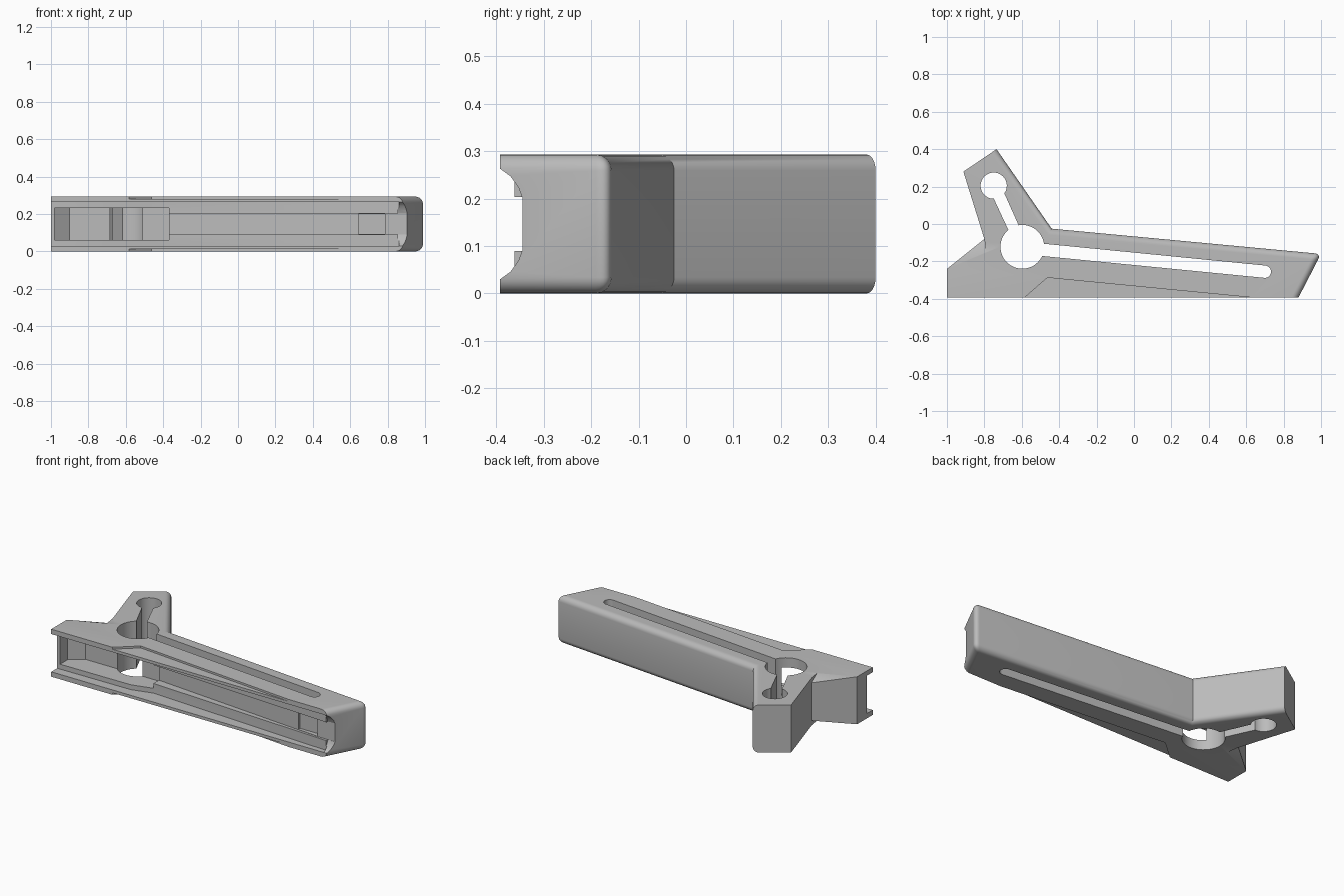
import bpy, bmesh, math
from mathutils import Vector

if "Cube" in bpy.data.objects:
    bpy.data.objects.remove(bpy.data.objects["Cube"])

H = 0.293  # overall thickness

grey = bpy.data.materials.new("plain grey")
grey.diffuse_color = (0.5, 0.5, 0.5, 1)
grey.use_nodes = True
grey.node_tree.nodes["Principled BSDF"].inputs["Base Color"].default_value = grey.diffuse_color


def make_object(name, bm):
    bmesh.ops.recalc_face_normals(bm, faces=bm.faces)
    mesh = bpy.data.meshes.new(name)
    bm.to_mesh(mesh)
    bm.free()
    obj = bpy.data.objects.new(name, mesh)
    bpy.context.collection.objects.link(obj)
    mesh.materials.append(grey)
    return obj


def prism(name, pts, z0, z1):
    """Extrude a plan outline from z0 up to z1."""
    bm = bmesh.new()
    face = bm.faces.new([bm.verts.new((x, y, z0)) for x, y in pts])
    out = bmesh.ops.extrude_face_region(bm, geom=[face])
    verts = [v for v in out["geom"] if isinstance(v, bmesh.types.BMVert)]
    bmesh.ops.translate(bm, verts=verts, vec=(0, 0, z1 - z0))
    return make_object(name, bm)


def hull(name, pts):
    bm = bmesh.new()
    verts = [bm.verts.new(p) for p in pts]
    bmesh.ops.convex_hull(bm, input=verts)
    return make_object(name, bm)


def disc(cx, cy, r, n=48):
    return [(cx + r * math.cos(2 * math.pi * i / n), cy + r * math.sin(2 * math.pi * i / n))
            for i in range(n)]


def capsule(a, b, r, n=12):
    """Slot outline with a rounded far end."""
    a, b = Vector(a), Vector(b)
    d = (b - a).normalized()
    s = Vector((-d.y, d.x))
    pts = [a + s * r, a - s * r]
    for i in range(n + 1):
        t = math.pi * i / n
        pts.append(b - s * r * math.cos(t) + d * r * math.sin(t))
    return [tuple(p) for p in pts]


# Handle body, with its back and right edges rounded
outline = [(-1, -0.392), (0.88, -0.392), (1.0, -0.16), (-0.44, -0.025),
           (-0.735, 0.4), (-0.912, 0.28), (-0.80, -0.08), (-1, -0.24)]
body = prism("handle_body", outline, 0, H)
bm = bmesh.new()
bm.from_mesh(body.data)
rounded = {(1, 2), (2, 3), (3, 4)}


def corner(v):
    return min(range(len(outline)), key=lambda i: (v.co.xy - Vector(outline[i])).length)


edges = []
for e in bm.edges:
    a, b = sorted(corner(v) for v in e.verts)
    if (a, b) in rounded or (a == b == 2):
        edges.append(e)
bmesh.ops.bevel(bm, geom=edges, offset=0.034, segments=6, profile=0.5, affect='EDGES')
bm.to_mesh(body.data)
bm.free()

cutters = []

# Round holes and through slots
cutters.append(prism("large_hole", disc(-0.597, -0.122, 0.117), -0.1, H + 0.1))
cutters.append(prism("small_hole", disc(-0.75, 0.205, 0.07), -0.1, H + 0.1))
cutters.append(prism("long_slot", capsule((-0.55, -0.132), (0.7, -0.255), 0.033), -0.1, H + 0.1))
cutters.append(prism("arm_slot", [(-0.77, 0.18), (-0.64, -0.1), (-0.575, -0.1), (-0.705, 0.19)],
                     -0.1, H + 0.1))

# Open front channel, its deeper centre groove and the side pocket
cutters.append(prism("wide_channel", [(-1.1, -0.5), (0.86, -0.5), (0.86, -0.362),
                                      (-0.37, -0.295), (-0.5, -0.33), (-1.1, -0.335)],
                     0.03, H - 0.03))
cutters.append(prism("centre_groove", [(-0.4, -0.5), (1.1, -0.5), (1.1, -0.345),
                                       (0.78, -0.345), (-0.4, -0.24)], 0.09, H - 0.09))
cutters.append(prism("side_pocket", [(-0.98, -0.5), (-0.37, -0.5), (-0.37, -0.2),
                                     (-0.9, -0.2), (-0.98, -0.26)], 0.06, H - 0.06))
cutters.append(prism("end_pocket", [(0.645, -0.5), (0.785, -0.5), (0.785, -0.315),
                                    (0.645, -0.315)], 0.092, H - 0.092))

# Flared mouth where the channel leaves the right end
half = [(-0.43, 0.022), (-0.392, 0.03), (-0.37, 0.046), (-0.353, 0.07), (-0.345, 0.092)]
profile = half + [(y, H - z) for y, z in half]
cutters.append(hull("channel_mouth", [(x, y, z) for x in (0.855, 1.1) for y, z in profile]))

# Shallow recess and sloped corner, repeated on top and bottom
recess = [(-0.705, -0.5), (0.62 + 1.11, -0.5), (0.62, -0.392), (-0.463, -0.287), (-0.583, -0.392)]
for side in (0, 1):
    def flip(z):
        return z if side else H - z
    za, zb = sorted((flip(H - 0.012), flip(H + 0.1)))
    cutters.append(prism("shallow_recess", recess, za, zb))
    base = [(-1.0, -0.24, H), (-0.79, -0.15, H), (-0.80, -0.08, H - 0.03), (-1.05, -0.16, H - 0.03)]
    cutters.append(hull("sloped_corner", [(x, y, flip(z)) for x, y, z in base]
                        + [(x, y, flip(H + 0.1)) for x, y, z in base]))

# Carve every opening out of the body
bpy.context.view_layer.objects.active = body
body.select_set(True)
for cutter in cutters:
    mod = body.modifiers.new(cutter.name, 'BOOLEAN')
    mod.operation = 'DIFFERENCE'
    mod.solver = 'EXACT'
    mod.object = cutter
    bpy.ops.object.modifier_apply(modifier=mod.name)
    bpy.data.objects.remove(cutter, do_unlink=True)

bpy.ops.object.shade_smooth_by_angle(angle=math.radians(30))
